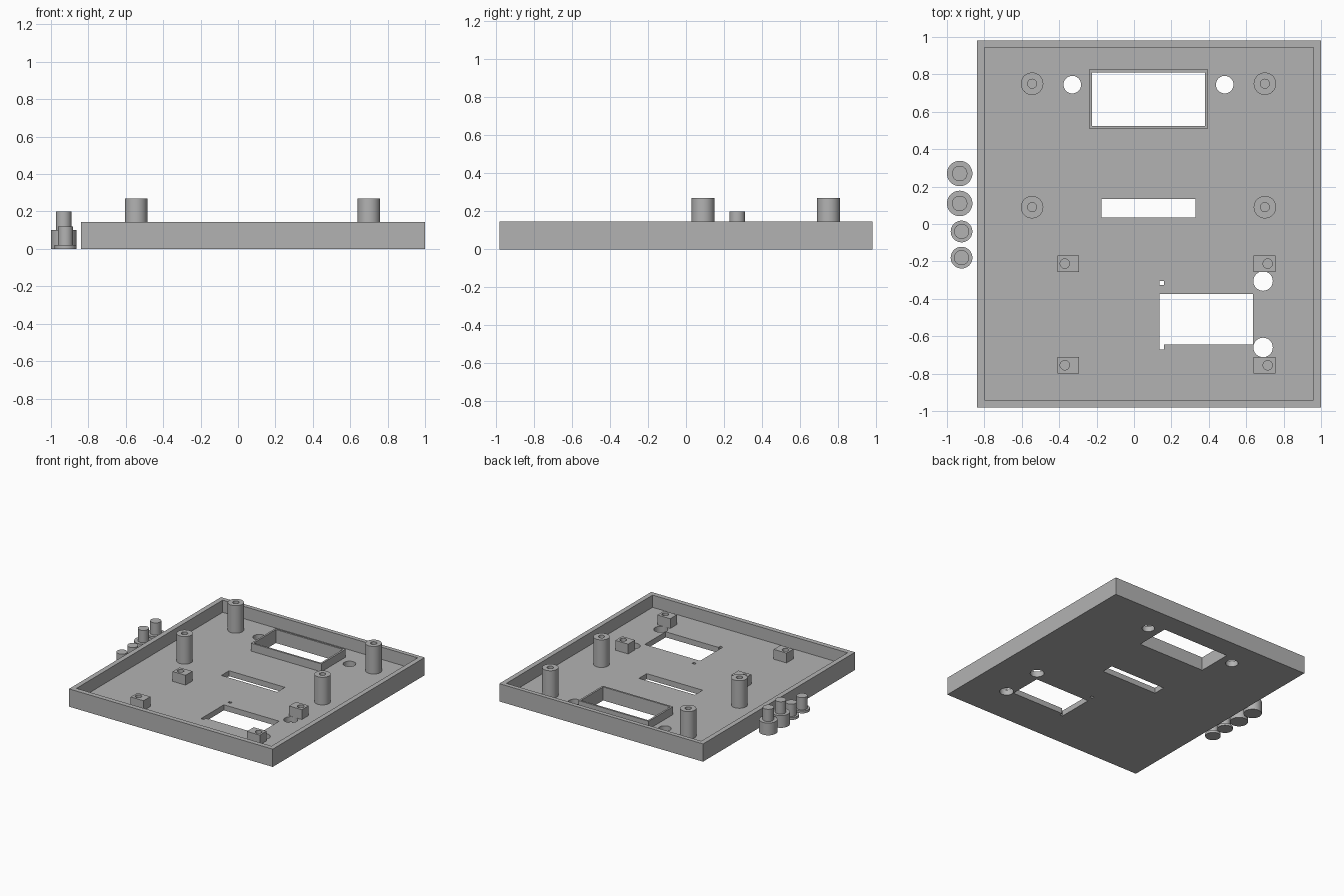
import bpy
import math

if "Cube" in bpy.data.objects:
    bpy.data.objects.remove(bpy.data.objects["Cube"])

grey = bpy.data.materials.new("plain grey")
grey.diffuse_color = (0.45, 0.45, 0.45, 1)
grey.use_nodes = True
grey.node_tree.nodes["Principled BSDF"].inputs["Base Color"].default_value = grey.diffuse_color

FLOOR, RIM = 0.045, 0.145


def finish(obj, name):
    obj.name = name
    obj.data.materials.clear()
    obj.data.materials.append(grey)
    return obj


def box(name, x0, x1, y0, y1, z0, z1):
    bpy.ops.mesh.primitive_cube_add(
        size=1, location=((x0 + x1) / 2, (y0 + y1) / 2, (z0 + z1) / 2))
    obj = bpy.context.object
    obj.scale = (x1 - x0, y1 - y0, z1 - z0)
    bpy.ops.object.transform_apply(location=True, rotation=False, scale=True)
    return finish(obj, name)


def cylinder(name, x, y, r, z0, z1):
    bpy.ops.mesh.primitive_cylinder_add(
        vertices=48, radius=r, depth=z1 - z0, location=(x, y, (z0 + z1) / 2))
    return finish(bpy.context.object, name)


def cut(obj, cutters):
    for cutter in cutters:
        mod = obj.modifiers.new("cut", 'BOOLEAN')
        mod.operation, mod.solver, mod.object = 'DIFFERENCE', 'EXACT', cutter
        bpy.context.view_layer.objects.active = obj
        bpy.ops.object.modifier_apply(modifier=mod.name)
        bpy.data.objects.remove(cutter)
    return obj


def smooth(obj):
    bpy.ops.object.select_all(action='DESELECT')
    obj.select_set(True)
    bpy.context.view_layer.objects.active = obj
    bpy.ops.object.shade_smooth_by_angle(angle=math.radians(30))


# Open tray with pocket, windows, slot and round holes
tray = box("tray", -0.84, 1.0, -0.98, 0.98, 0, RIM)
cutters = [box("pocket", -0.80, 0.96, -0.94, 0.945, FLOOR, 0.4)]
for x0, x1, y0, y1 in [
    (-0.225, 0.38, 0.525, 0.81),      # display window
    (-0.175, 0.33, 0.035, 0.135),     # slot
    (0.135, 0.635, -0.645, -0.375),   # lower window
    (0.135, 0.16, -0.67, -0.60),      # notch in its corner
    (0.135, 0.16, -0.325, -0.305),    # pin hole
]:
    cutters.append(box("opening", x0, x1, y0, y1, -0.1, 0.3))
for x, y, r in [(-0.33, 0.745, 0.047), (0.485, 0.745, 0.047),
                (0.69, -0.305, 0.052), (0.69, -0.66, 0.052)]:
    cutters.append(cylinder("round_hole", x, y, r, -0.1, 0.3))
smooth(cut(tray, cutters))

# Raised frame around the display window
frame = box("window_frame", -0.24, 0.395, 0.51, 0.825, FLOOR, 0.11)
cut(frame, [box("opening", -0.225, 0.38, 0.525, 0.81, -0.1, 0.3)])

# Tall screw posts
for x in (-0.545, 0.70):
    for y in (0.09, 0.75):
        post = cylinder("screw_post", x, y, 0.06, FLOOR, 0.27)
        smooth(cut(post, [cylinder("bore", x, y, 0.024, 0, 0.4)]))

# Short square mounts
for x0, hole_x in ((-0.41, -0.37), (0.64, 0.715)):
    for y in (-0.212, -0.755):
        mount = box("square_mount", x0, x0 + 0.116, y - 0.044, y + 0.044, FLOOR, 0.125)
        smooth(cut(mount, [cylinder("bore", hole_x, y, 0.025, 0, 0.4)]))

# Loose stepped buttons beside the tray
for x, y, r, base, stem_r, top in [
    (-0.932, 0.27, 0.068, 0.10, 0.041, 0.20),
    (-0.932, 0.11, 0.068, 0.10, 0.041, 0.20),
    (-0.922, -0.04, 0.058, 0.02, 0.040, 0.12),
    (-0.922, -0.18, 0.058, 0.02, 0.040, 0.12),
]:
    smooth(cylinder("button_base", x, y, r, 0, base))
    smooth(cylinder("button_stem", x, y, stem_r, base, top))
